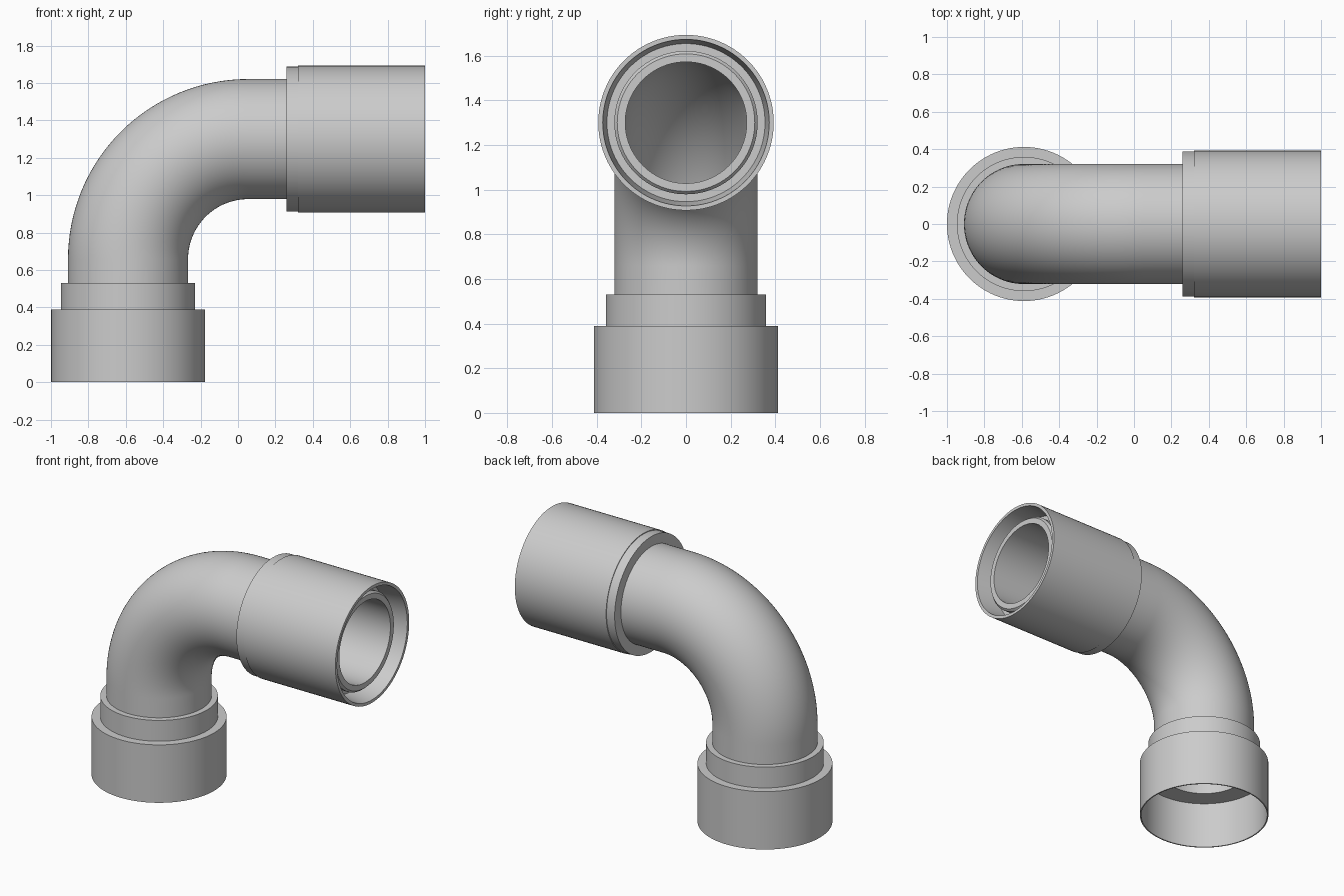
import bpy, bmesh, math
from mathutils import Vector

if "Cube" in bpy.data.objects:
    bpy.data.objects.remove(bpy.data.objects["Cube"])

SIDES = 96
AXIS_X, AXIS_Z = -0.588, 1.30      # centre lines of the two legs
BEND, PIPE, BORE = 0.642, 0.321, 0.272

grey = bpy.data.materials.new("light grey plastic")
grey.diffuse_color = (0.6, 0.6, 0.6, 1)
grey.use_nodes = True
grey.node_tree.nodes["Principled BSDF"].inputs["Base Color"].default_value = grey.diffuse_color


def vertical(z):
    return Vector((AXIS_X, 0, z)), 0.0


def horizontal(x):
    return Vector((x, 0, AXIS_Z)), math.pi / 2


def bend(a):
    return Vector((AXIS_X + BEND * (1 - math.cos(a)), 0,
                   AXIS_Z - BEND + BEND * math.sin(a))), a


def shell(name, rings):
    """Join circular rings ((centre, tilt), radius) into a closed hollow body."""
    bm = bmesh.new()
    loops = []
    for (c, a), r in rings:
        u = Vector((math.cos(a), 0, -math.sin(a)))
        v = Vector((0, 1, 0))
        loops.append([bm.verts.new(c + r * (math.cos(t) * u + math.sin(t) * v))
                      for t in (2 * math.pi * i / SIDES for i in range(SIDES))])
    for k, lo in enumerate(loops):
        hi = loops[(k + 1) % len(loops)]
        for i in range(SIDES):
            j = (i + 1) % SIDES
            bm.faces.new((lo[i], lo[j], hi[j], hi[i]))
    bmesh.ops.recalc_face_normals(bm, faces=bm.faces)
    mesh = bpy.data.meshes.new(name)
    bm.to_mesh(mesh)
    bm.free()
    mesh.materials.append(grey)
    ob = bpy.data.objects.new(name, mesh)
    bpy.context.collection.objects.link(ob)
    bpy.ops.object.select_all(action='DESELECT')
    ob.select_set(True)
    bpy.context.view_layer.objects.active = ob
    bpy.ops.object.shade_smooth_by_angle(angle=math.radians(30))


# Elbow pipe: outer wall up and round, chamfered mouth, bore back down
angles = [math.pi / 2 * i / 32 for i in range(33)]
outer = [(vertical(0.40), PIPE)] + [(bend(a), PIPE) for a in angles]
mouth = [(horizontal(0.93), PIPE), (horizontal(0.945), 0.308), (horizontal(0.945), BORE)]
inner = [(bend(a), BORE) for a in reversed(angles)] + [(vertical(0.40), BORE)]
shell("elbow_pipe", outer + mouth + inner)

# Lower collar: thin skirt with a stepped neck
shell("lower_collar", [
    (vertical(0), 0.412), (vertical(0.39), 0.412), (vertical(0.39), 0.359),
    (vertical(0.53), 0.359), (vertical(0.53), 0.315), (vertical(0.45), 0.315),
    (vertical(0.40), BORE), (vertical(0.32), BORE),
    (vertical(0.32), 0.404), (vertical(0), 0.404)])

# Side socket: sleeve with a slightly smaller lip and a flared opening
shell("side_socket", [
    (horizontal(0.26), 0.315), (horizontal(0.26), 0.388), (horizontal(0.32), 0.388),
    (horizontal(0.32), 0.393), (horizontal(1.0), 0.393), (horizontal(1.0), 0.373),
    (horizontal(0.85), 0.354), (horizontal(0.85), 0.315)])
